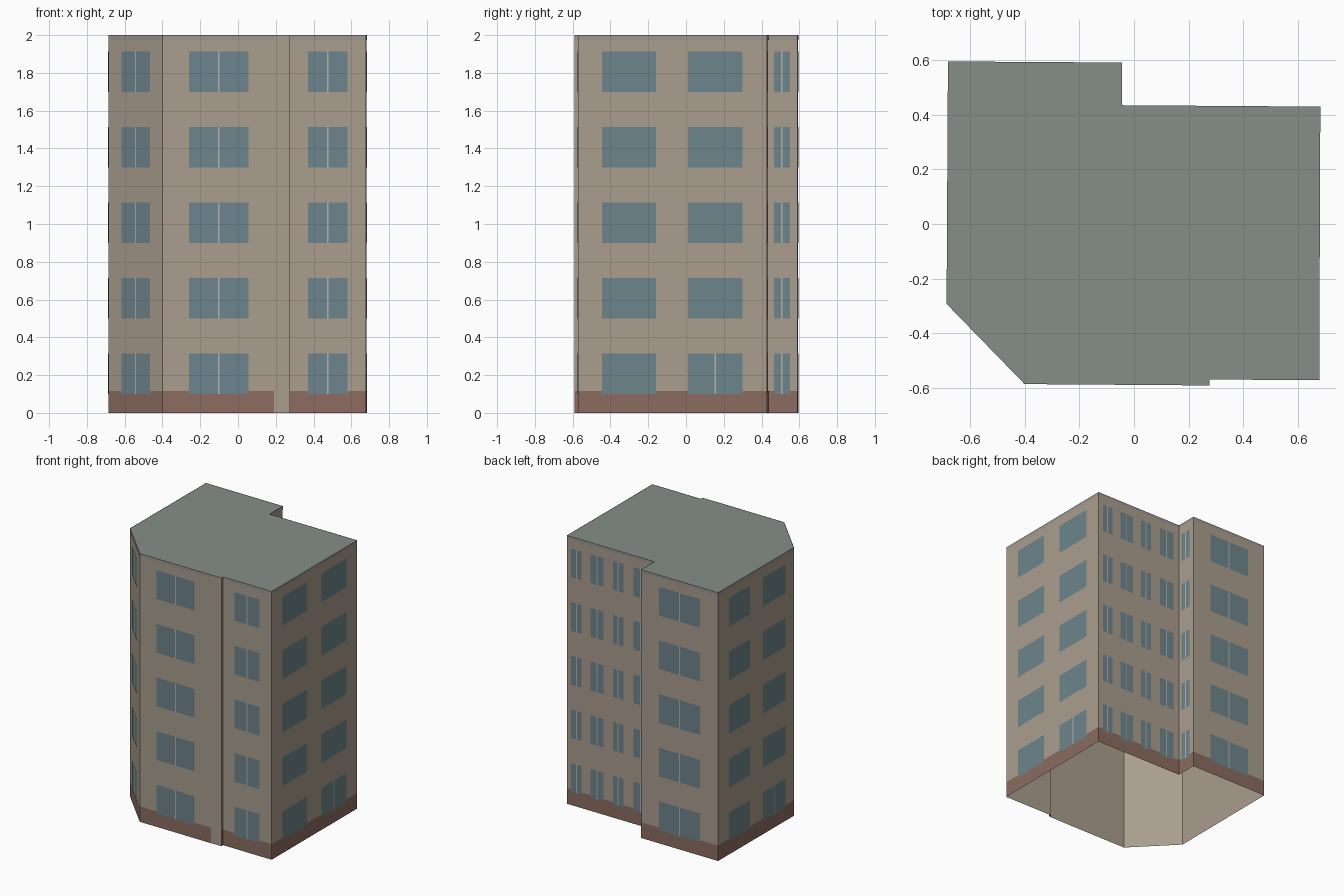
import bpy, bmesh
from mathutils import Vector

if "Cube" in bpy.data.objects:
    bpy.data.objects.remove(bpy.data.objects["Cube"])

HEIGHT, FLOORS, PITCH = 2.0, 5, 0.4
SILL, HEAD = 0.10, 0.314

def material(name, rgb):
    m = bpy.data.materials.new(name)
    m.diffuse_color = (*rgb, 1)
    m.use_nodes = True
    m.node_tree.nodes["Principled BSDF"].inputs["Base Color"].default_value = m.diffuse_color
    return m

def part(name, rgb):
    return {"name": name, "bm": bmesh.new(), "mat": material(name, rgb)}

walls = part("walls", (0.40, 0.34, 0.27))
roof = part("roof", (0.24, 0.27, 0.25))
plinth = part("plinth", (0.26, 0.15, 0.12))
cornice = part("cornice", (0.34, 0.31, 0.275))
panes = part("window_panes", (0.155, 0.235, 0.265))
mullions = part("window_mullions", (0.46, 0.45, 0.43))

# Each wall (anticlockwise): start corner, axis its windows are measured on,
# windows as (from, to, which floors have a mullion)
ALL, GROUND, NONE = range(FLOORS), [0], []
WALLS = [
    ((-0.685, -0.292), 0, [(-0.615, -0.465, ALL)]),                        # chamfer
    ((-0.400, -0.585), 0, [(-0.26, 0.055, ALL)]),                          # front
    ((0.275, -0.590), 1, []),                                              # small step
    ((0.275, -0.568), 0, [(0.37, 0.58, ALL)]),                             # front right
    ((0.677, -0.571), 1, [(-0.445, -0.16, NONE), (0.01, 0.30, GROUND)]),   # right
    ((0.681, 0.429), 0, [(0.645, 0.56, ALL), (0.485, 0.375, ALL),
                         (0.30, 0.21, ALL), (0.13, 0.01, ALL)]),           # back right
    ((-0.044, 0.434), 1, [(0.465, 0.55, ALL)]),                            # back return
    ((-0.044, 0.590), 0, [(-0.194, -0.533, ALL)]),                         # back left
    ((-0.680, 0.594), 1, [(0.47, 0.224, NONE), (0.07, -0.19, GROUND)]),    # left
]

def quad(p, a, b, t0, t1, z0, z1, offset=0.0):
    """Upright face along wall a-b between fractions t0 and t1, pushed outward."""
    d = b - a
    n = Vector((d.y, -d.x)).normalized() * offset
    q0, q1 = a + d * t0 + n, a + d * t1 + n
    bm = p["bm"]
    bm.faces.new([bm.verts.new((q.x, q.y, z)) for q, z in
                  ((q0, z0), (q1, z0), (q1, z1), (q0, z1))])

corners = [Vector(w[0]) for w in WALLS]
for i, (_, axis, windows) in enumerate(WALLS):
    a, b = corners[i], corners[(i + 1) % len(corners)]
    length = (b - a).length
    quad(walls, a, b, 0, 1, 0, HEIGHT)
    # the bands stop short of the plain strip at the end of the front wall
    end = (0.19 - a.x) / (b.x - a.x) if i == 1 else 1
    quad(plinth, a, b, 0, end, 0, 0.116, 0.0015)
    quad(cornice, a, b, 0, end, 1.975, HEIGHT, 0.0015)
    for w0, w1, split in windows:
        t0, t1 = [(w - a[axis]) / (b[axis] - a[axis]) for w in (w0, w1)]
        mid, half = (t0 + t1) / 2, 0.004 / length
        for f in range(FLOORS):
            z0, z1 = SILL + f * PITCH, HEAD + f * PITCH
            if f in split:
                quad(panes, a, b, t0, mid - half, z0, z1, 0.003)
                quad(panes, a, b, mid + half, t1, z0, z1, 0.003)
                quad(mullions, a, b, mid - half, mid + half, z0, z1, 0.003)
            else:
                quad(panes, a, b, t0, t1, z0, z1, 0.003)

# flat roof; the shell is open underneath
roof["bm"].faces.new([roof["bm"].verts.new((c.x, c.y, HEIGHT)) for c in corners])

for p in (walls, roof, plinth, cornice, panes, mullions):
    bmesh.ops.remove_doubles(p["bm"], verts=p["bm"].verts, dist=0.0001)
    mesh = bpy.data.meshes.new(p["name"])
    p["bm"].to_mesh(mesh)
    p["bm"].free()
    mesh.materials.append(p["mat"])
    bpy.context.collection.objects.link(bpy.data.objects.new(p["name"], mesh))
